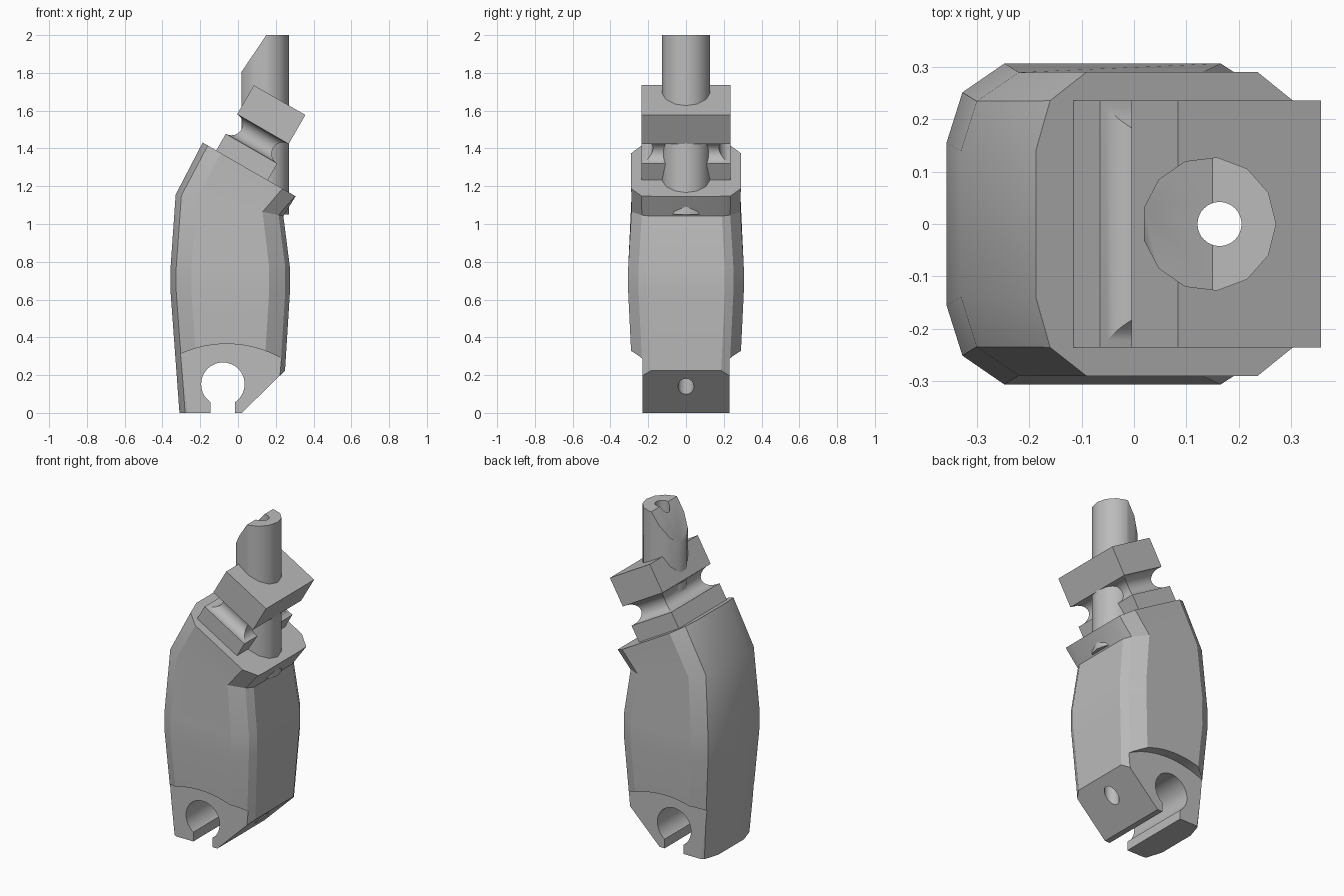
import bpy, bmesh, math
from mathutils import Matrix, Vector

cube = bpy.data.objects.get("Cube")
if cube:
    bpy.data.objects.remove(cube)

grey = bpy.data.materials.new("plain_grey")
grey.use_nodes = True
colour = (0.5, 0.5, 0.5, 1)
grey.diffuse_color = colour
grey.node_tree.nodes["Principled BSDF"].inputs["Base Color"].default_value = colour

TILT = math.radians(30)


def top_z(x):
    """Height of the sloping shoulder plane."""
    return 1.323 - math.tan(TILT) * x


def make(name, bm):
    bmesh.ops.recalc_face_normals(bm, faces=bm.faces[:])
    mesh = bpy.data.meshes.new(name)
    bm.to_mesh(mesh)
    bm.free()
    mesh.materials.append(grey)
    ob = bpy.data.objects.new(name, mesh)
    bpy.context.collection.objects.link(ob)
    return ob


def loft(rings):
    """Skin closed rings of equal length and cap both ends."""
    bm = bmesh.new()
    rows = [[bm.verts.new(p) for p in ring] for ring in rings]
    n = len(rows[0])
    for a, b in zip(rows, rows[1:]):
        for i in range(n):
            j = (i + 1) % n
            bm.faces.new((a[i], a[j], b[j], b[i]))
    bm.faces.new(rows[0])
    bm.faces.new(rows[-1])
    return bm


def cylinder(name, radius, depth, centre, sides, along_y=False):
    bm = bmesh.new()
    m = Matrix.Translation(centre)
    if along_y:
        m = m @ Matrix.Rotation(math.pi / 2, 4, "X")
    bmesh.ops.create_cone(bm, cap_ends=True, segments=sides, radius1=radius,
                          radius2=radius, depth=depth, matrix=m)
    return make(name, bm)


def box(name, size, centre):
    bm = bmesh.new()
    bmesh.ops.create_cube(bm, size=1, matrix=Matrix.Translation(centre) @ Matrix.Diagonal((*size, 1)))
    return make(name, bm)


def slice_off(bm, point, normal):
    """Remove everything on the normal side of a plane and close the cut."""
    cut = bmesh.ops.bisect_plane(bm, geom=bm.verts[:] + bm.edges[:] + bm.faces[:],
                                 plane_co=point, plane_no=normal, clear_outer=True)
    edges = [g for g in cut["geom_cut"] if isinstance(g, bmesh.types.BMEdge)]
    bmesh.ops.holes_fill(bm, edges=edges, sides=0)


def carve(ob, cutters):
    for c in cutters:
        c.hide_render = True
        mod = ob.modifiers.new("cut", "BOOLEAN")
        mod.operation = "DIFFERENCE"
        mod.solver = "EXACT"
        mod.object = c
        bpy.context.view_layer.objects.active = ob
        bpy.ops.object.modifier_apply(modifier=mod.name)
        bpy.data.objects.remove(c)


def smooth(ob, angle=25):
    bpy.ops.object.select_all(action="DESELECT")
    ob.select_set(True)
    bpy.context.view_layer.objects.active = ob
    bpy.ops.object.shade_smooth_by_angle(angle=math.radians(angle))


def mirrored(half, height):
    pts = half + [(x, -y) for x, y in reversed(half)]
    return [(x, y, height(x)) for x, y in pts]


def body_section(left, right, wide, height):
    half = [(right, wide - 0.1), (right - 0.025, wide - 0.055), (right - 0.11, wide),
            (left + 0.11, wide), (left + 0.03, wide - 0.055), (left, wide - 0.15)]
    return mirrored(half, height)


def flat(z):
    return lambda x: z


# Bulging body with a sloping, overhanging shoulder
shoulder = [(0.305, 0.18), (0.303, 0.235), (0.235, 0.29),
            (-0.09, 0.29), (-0.16, 0.235), (-0.187, 0.14)]
bm = loft([
    body_section(-0.31, 0.235, 0.275, flat(0)),
    body_section(-0.357, 0.275, 0.306, flat(0.64)),
    body_section(-0.357, 0.275, 0.306, flat(0.77)),
    body_section(-0.33, 0.24, 0.289, lambda x: 1.09 - 0.2 * x),
    mirrored(shoulder, top_z),
])
slice_off(bm, (0.02, 0, 0), Vector((0.22, 0, -0.225)).normalized())
body = make("body", bm)

# Narrowed foot, clip opening and small vertical bore
cutters = [cylinder("foot_trim", 0.59, 0.3, (-0.06, s * 0.38, -0.225), 96, True) for s in (-1, 1)]
cutters += [cylinder("clip_hole", 0.115, 1, (-0.08, 0, 0.152), 48, True),
            box("clip_gap", (0.13, 1, 0.3), (-0.08, 0, -0.07)),
            cylinder("body_bore", 0.042, 4, (0.163, 0, 1), 32)]
carve(body, cutters)
smooth(body)

# Tilted head block with a round groove between plate and block
def head_ring(n, inset):
    u0, u1, y = inset, 0.315 - inset, 0.235 - inset
    ring = []
    for u, v in ((u0, -y), (u1, -y), (u1, y), (u0, y)):
        ring.append((-0.115 + u * math.cos(TILT) + n * math.sin(TILT), v,
                     1.39 - u * math.sin(TILT) + n * math.cos(TILT)))
    return ring


R, MID, STEPS = 0.06, 0.161, 14
groove = []
for i in range(STEPS + 1):
    a = math.pi * i / STEPS
    groove.append(head_ring(MID - R * math.cos(a), R * math.sin(a)))
head = make("grooved_head", loft([head_ring(-0.02, 0)] + groove + [head_ring(0.398, 0)]))
carve(head, [cylinder("head_bore", 0.042, 4, (0.163, 0, 1), 32)])
smooth(head)

# Upright pin with a slanted tip
bm = bmesh.new()
bmesh.ops.create_cone(bm, cap_ends=True, segments=13, radius1=0.128, radius2=0.128, depth=0.95,
                      matrix=Matrix.Translation((0.143, 0, 1.525)) @ Matrix.Rotation(-math.pi / 2, 4, "Z"))
# turn one corner to face +x
corner = max(bm.verts, key=lambda v: v.co.x).co
turn = math.atan2(corner.y, corner.x - 0.143)
bmesh.ops.rotate(bm, verts=bm.verts[:], cent=(0.143, 0, 0), matrix=Matrix.Rotation(-turn, 3, "Z"))
slice_off(bm, (0.15, 0, 2), Vector((-0.2, 0, 0.135)).normalized())
pin = make("pin", bm)
carve(pin, [cylinder("pin_bore", 0.042, 4, (0.163, 0, 1), 32)])
smooth(pin, 35)
